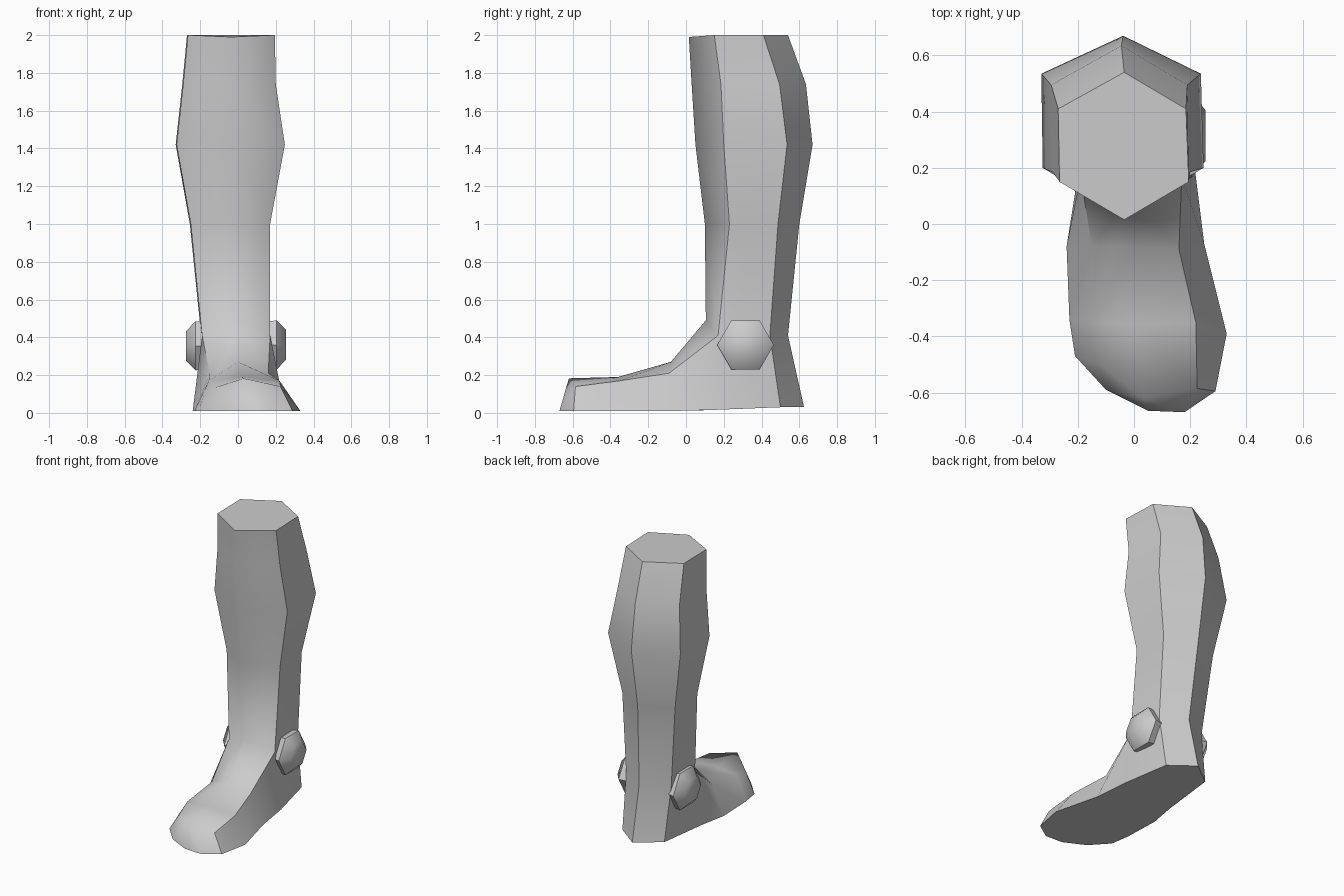
import bpy
import bmesh
from math import cos, sin, pi

if "Cube" in bpy.data.objects:
    bpy.data.objects.remove(bpy.data.objects["Cube"])

grey = bpy.data.materials.new("plain grey")
grey.use_nodes = True
colour = (0.6, 0.6, 0.6, 1)
grey.diffuse_color = colour
grey.node_tree.nodes["Principled BSDF"].inputs["Base Color"].default_value = colour


def finish(bm, name):
    """Turn a bmesh into a smooth shaded object; marked edges stay sharp."""
    bmesh.ops.recalc_face_normals(bm, faces=bm.faces[:])
    for face in bm.faces:
        face.smooth = True
    mesh = bpy.data.meshes.new(name)
    bm.to_mesh(mesh)
    bm.free()
    mesh.materials.append(grey)
    obj = bpy.data.objects.new(name, mesh)
    bpy.context.collection.objects.link(obj)
    return obj


def strip(bm, first, second):
    """Quads between two rows of vertices."""
    for i in range(len(first) - 1):
        bm.faces.new((first[i], first[i + 1], second[i + 1], second[i]))


def sharpen(bm, row):
    """Keep the edges along a row of vertices sharp."""
    for a, b in zip(row, row[1:]):
        edge = bm.edges.get((a, b))
        if edge:
            edge.smooth = False


# Leg and foot: six columns run down the leg, the front three carry on to the toe
bm = bmesh.new()
columns = {key: [] for key in ("front", "front_l", "back_l", "back", "back_r", "front_r")}


def add(key, *point):
    columns[key].append(bm.verts.new(point))


# height, -x side, +x side, then y of front, front corners, back corners, back
leg_rings = [
    (2.0, -.265, .195, .015, .15, .41, .54),
    (1.74, -.29, .20, .03, .185, .495, .635),
    (1.42, -.325, .248, .05, .20, .535, .67),
    (1.0, -.25, .17, .10, .23, .487, .60),
    (.41, -.19, .17, .105, .17, .444, .54),
]
for z, right, left, front, front_side, back_side, back in leg_rings:
    middle = (left + right) / 2
    instep = .08 if z < .5 else -.01 if z == 2 else 0
    add("front", middle, front, z + instep)
    add("front_l", left, front_side, z)
    add("back_l", left - .01, back_side, z)
    add("back", middle, back, z)
    add("back_r", right - .005, back_side, z)
    add("front_r", right, front_side, z)

# Heel
add("back_l", .15, .50, .03)
add("back", -.015, .625, .03)
add("back_r", -.18, .50, .03)

# Top of the foot, from instep to toe
for key, points in {
    "front": [(0, -.08, .27), (.02, -.36, .19), (.03, -.62, .183)],
    "front_l": [(.16, -.09, .21), (.22, -.35, .17), (.225, -.585, .14)],
    "front_r": [(-.15, -.08, .21), (-.155, -.35, .17), (-.12, -.50, .135)],
}.items():
    for point in points:
        add(key, *point)


# Sole outline
def sole_row(points):
    return [bm.verts.new((x, y, .01 + max(0, y) * .04)) for x, y in points]


sole_l = sole_row([(.22, .17), (.25, -.07), (.33, -.39), (.29, -.595)])
sole_r = sole_row([(-.21, .11), (-.24, -.08), (-.23, -.34), (-.21, -.47)])
toe = sole_row([(.18, -.67), (.05, -.665), (-.10, -.59)])

front, front_l, front_r = (columns[k] for k in ("front", "front_l", "front_r"))
back, back_l, back_r = (columns[k] for k in ("back", "back_l", "back_r"))
ankle = len(leg_rings) - 1

for side, rear, sole in ((front_l, back_l, sole_l), (front_r, back_r, sole_r)):
    strip(bm, front, side)
    strip(bm, side[:ankle + 1], rear[:ankle + 1])
    strip(bm, rear, back)
    bm.faces.new((side[ankle], rear[ankle], rear[-1], sole[0]))
    strip(bm, side[ankle:], sole)

# Toe cap
bm.faces.new((front_l[-1], sole_l[-1], toe[0], front[-1]))
bm.faces.new((front[-1], toe[0], toe[1]))
bm.faces.new((front[-1], toe[1], toe[2], front_r[-1]))
bm.faces.new((front_r[-1], toe[2], sole_r[-1]))

# Flat top and sole
rim = [columns[key][0] for key in columns]
outline = [back[-1], back_l[-1]] + sole_l + toe + sole_r[::-1] + [back_r[-1]]
bm.faces.new(rim)
bm.faces.new(outline)

for row in (front_l + [sole_l[-1]], front_r[:ankle + 2], back_l, back, back_r,
            rim + rim[:1], outline + outline[:1]):
    sharpen(bm, row)
finish(bm, "leg_and_foot")


# Ankle pads: six sided discs with a softly domed outer face
def ankle_pad(name, sign, offset, height):
    bm = bmesh.new()
    rings = []
    for reach, radius in ((.13, .14), (.205, .15), (.255, .09)):
        rings.append([bm.verts.new((sign * (reach + offset),
                                    .315 + radius * cos(i * pi / 3),
                                    height + radius * sin(i * pi / 3)))
                      for i in range(6)])
    for inner, outer in zip(rings, rings[1:]):
        strip(bm, inner + inner[:1], outer + outer[:1])
    bm.faces.new(rings[0])
    bm.faces.new(rings[-1])
    for ring in rings[:2]:
        sharpen(bm, ring + ring[:1])
    for edge in zip(rings[0], rings[1]):
        sharpen(bm, edge)
    finish(bm, name)


ankle_pad("left_ankle_pad", 1, 0, .36)
ankle_pad("right_ankle_pad", -1, .02, .355)
